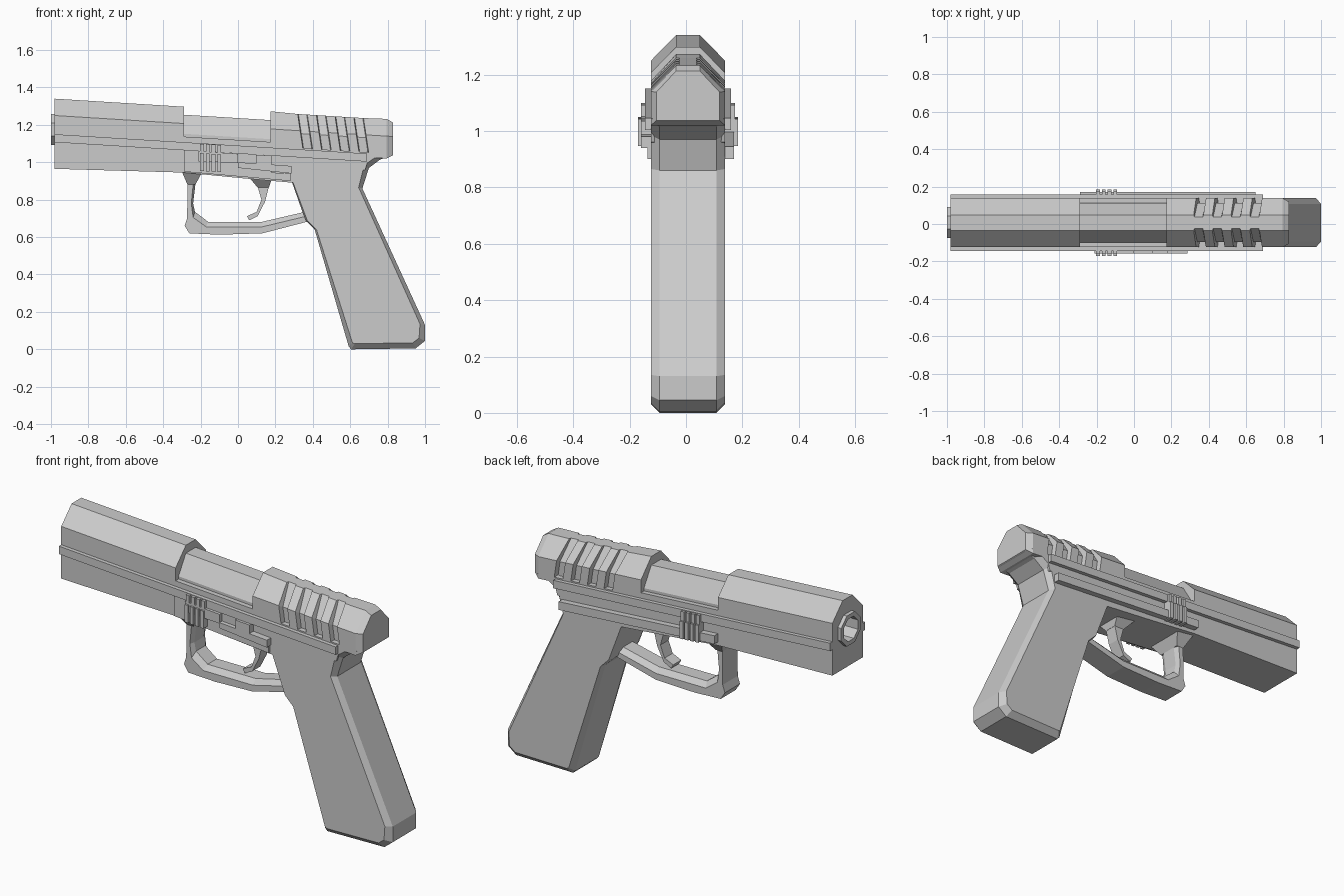
import bpy, bmesh, math
from mathutils import Matrix

if "Cube" in bpy.data.objects:
    bpy.data.objects.remove(bpy.data.objects["Cube"])

CY = 0.007   # body centre in y
W = 0.131    # body half width


def drop(x):
    """Downward slope of the upper body toward the rear."""
    return -0.062 * (x + 0.98)


def loft(name, sections):
    """Bridge equal-length closed rings of 3D points and cap the ends."""
    bm = bmesh.new()
    rings = [[bm.verts.new(p) for p in s] for s in sections]
    n = len(rings[0])
    for a, b in zip(rings, rings[1:]):
        for i in range(n):
            j = (i + 1) % n
            bm.faces.new((a[i], a[j], b[j], b[i]))
    bm.faces.new(rings[0])
    bm.faces.new(rings[-1])
    bmesh.ops.remove_doubles(bm, verts=bm.verts, dist=0.0002)
    bmesh.ops.recalc_face_normals(bm, faces=bm.faces)
    me = bpy.data.meshes.new(name)
    bm.to_mesh(me)
    bm.free()
    ob = bpy.data.objects.new(name, me)
    bpy.context.collection.objects.link(ob)
    return ob


def prism(name, pts, y0, y1):
    return loft(name, [[(x, y, z) for x, z in pts] for y in (y0, y1)])


def chamfered(name, outer, inner, hw, cut):
    """Side profile extruded in y, shrinking to the inner profile at both faces."""
    rows = [(-hw, inner), (-hw + cut, outer), (hw - cut, outer), (hw, inner)]
    return loft(name, [[(x, CY + y, z) for x, z in p] for y, p in rows])


def bar(x0, x1, z0, z1):
    """Sloped four-point side profile."""
    return [(x, z + drop(x)) for x, z in ((x0, z0), (x1, z0), (x1, z1), (x0, z1))]


def upper(x, top, side, half=W, cut=0.042, low=1.13, shelf=1.157, base=W, lean=0.0):
    """Cross-section of the upper body; upper part may be narrower than its base."""
    right = [(base, low), (base, shelf), (half, shelf), (half, side), (cut, top)]
    ring = right + [(-y, z) for y, z in reversed(right)]
    return [(x + lean * (1.2 - z), CY + y, z + drop(x)) for y, z in ring]


# upper body: tall front, lowered middle, ribbed rear
front = loft("slide_front", [upper(x, 1.34, 1.25) for x in (-0.98, -0.29)])
loft("slide_middle", [upper(x, t, 1.195, half=0.105, shelf=1.18)
                      for x, t in ((-0.29, 1.297), (0.18, 1.297))])
rear = [upper(0.175, 1.344, 1.25)]
for i in range(4):
    a = 0.34 + i * 0.1
    for x, groove in ((a, 0), (a + 0.004, 1), (a + 0.048, 1), (a + 0.052, 0)):
        rear.append(upper(x, 1.34, 1.235 if groove else 1.25,
                          half=0.104 if groove else W,
                          cut=0.03 if groove else 0.042, lean=0.15))
rear += [upper(0.795, 1.342, 1.25),
         upper(0.828, 1.325, 1.25, half=0.112, base=0.112, low=1.15, shelf=1.17)]
loft("slide_rear", rear)

# lower frame
frame = prism("frame", [(-0.98, 1.13), (-0.98, 0.965), (-0.29, 0.945), (0.02, 0.915),
                        (0.30, 0.89), (0.68, 0.96), (0.70, 1.13 + drop(0.7))],
              CY - W, CY + W)

# side rails along the join
for name, s in (("rail_near", -1), ("rail_far", 1)):
    prism(name, bar(-0.98, 0.69, 1.107, 1.15), CY + s * 0.12, CY + s * 0.152)

# grip
grip_outer = [(0.29, 0.94), (0.29, 0.89), (0.36, 0.69), (0.41, 0.64), (0.592, 0.015),
              (0.605, 0.0), (0.95, 0.005), (1.0, 0.045), (1.0, 0.13), (0.665, 0.86),
              (0.70, 0.97), (0.76, 1.015), (0.825, 1.035), (0.70, 1.06)]
grip_inner = [(0.29, 0.94), (0.295, 0.89), (0.37, 0.69), (0.42, 0.64), (0.612, 0.035),
              (0.625, 0.03), (0.935, 0.035), (0.968, 0.06), (0.973, 0.135), (0.645, 0.865),
              (0.675, 0.985), (0.74, 1.03), (0.80, 1.045), (0.69, 1.05)]
chamfered("grip", grip_outer, grip_inner, W, 0.03)

# trigger guard
under = [(-0.27, 0.95), (-0.27, 0.87), (-0.272, 0.70), (-0.285, 0.66), (-0.26, 0.62),
         (-0.10, 0.613), (0.13, 0.62), (0.40, 0.69)]
lip = [(0.38, 0.74), (0.13, 0.682), (-0.16, 0.682), (-0.23, 0.735), (-0.24, 0.78),
       (-0.228, 0.88), (-0.228, 0.95)]
lip_side = [(0.38, 0.715), (0.13, 0.655), (-0.17, 0.655), (-0.24, 0.705), (-0.25, 0.78),
            (-0.24, 0.88), (-0.24, 0.95)]
chamfered("trigger_guard", under + lip, under + lip_side, 0.065, 0.025)

# trigger
prism("trigger", [(0.09, 0.93), (0.105, 0.87), (0.125, 0.80), (0.10, 0.735), (0.048, 0.712),
                  (0.06, 0.69), (0.105, 0.712), (0.145, 0.79), (0.165, 0.87), (0.175, 0.93)],
      CY - 0.035, CY + 0.035)

# flared roots of guard post and trigger
for name, low, high in (("guard_root", (-0.27, -0.228, 0.065, 0.88), (-0.30, -0.19, 0.115, 0.95)),
                        ("trigger_root", (0.105, 0.165, 0.035, 0.865), (0.055, 0.185, 0.09, 0.925))):
    loft(name, [[(a, CY - w, z), (b, CY - w, z), (b, CY + w, z), (a, CY + w, z)]
                for a, b, w, z in (low, high)])

# muzzle ring with octagonal bore
def octagon(x, r):
    return [(x, CY + r * math.cos(math.pi * (k + 0.5) / 4),
             1.175 + r * math.sin(math.pi * (k + 0.5) / 4)) for k in range(8)]

ring = loft("muzzle_ring", [octagon(-1.0, 0.09), octagon(-0.7, 0.09),
                            octagon(-0.7, 0.066), octagon(-1.0, 0.066)])
bm = bmesh.new()
bm.from_mesh(ring.data)
bmesh.ops.delete(bm, geom=[f for f in bm.faces if len(f.verts) == 8], context='FACES')
rim = [e for e in bm.edges if e.is_boundary]
bmesh.ops.bridge_loops(bm, edges=rim)
bmesh.ops.recalc_face_normals(bm, faces=bm.faces)
bm.to_mesh(ring.data)
bm.free()

cutter = loft("bore_cutter", [octagon(-1.1, 0.088), octagon(-0.71, 0.088)])
cutter.hide_render = True
cutter.hide_viewport = True
cutter.display_type = 'WIRE'
for ob in (front, frame):
    m = ob.modifiers.new("bore", 'BOOLEAN')
    m.operation = 'DIFFERENCE'
    m.solver = 'EXACT'
    m.object = cutter

# near side controls: plate, raised pads and lever
ny = CY - W
prism("near_plate", [(-0.29, 1.075), (-0.29, 0.95), (0.28, 0.90), (0.28, 0.94), (0.18, 0.945),
                     (0.18, 1.045)], ny + 0.02, ny - 0.012)
prism("near_lever", [(-0.21, 1.06), (-0.21, 1.005), (0.0, 0.995), (0.0, 1.045)],
      ny + 0.02, ny - 0.035)
prism("near_lever_tail", [(0.095, 1.04), (0.095, 0.99), (0.18, 0.985), (0.18, 1.035)],
      ny + 0.02, ny - 0.035)
prism("near_lever_bar", [(0.0, 1.0), (0.0, 0.97), (0.285, 0.94), (0.285, 0.98), (0.18, 0.988)],
      ny + 0.02, ny - 0.035)

# far side bar
fy = CY + W
prism("far_bar", [(-0.29, 1.01), (-0.29, 0.965), (0.65, 0.90), (0.65, 0.945)],
      fy - 0.02, fy + 0.032)

# finger ribs on both sides
for s, label in ((-1, "near"), (1, "far")):
    for i in range(4):
        x = -0.203 + i * 0.031
        for part, z0, z1, d in (("top", 1.04, 1.10, 0.036), ("middle", 1.0, 1.05, 0.046),
                                ("low", 0.955, 1.01, 0.046)):
            prism(f"{label}_rib_{part}_{i + 1}", bar(x, x + 0.02, z0 + 0.047, z1 + 0.047),
                  CY + s * (W - 0.02), CY + s * (W + d))
